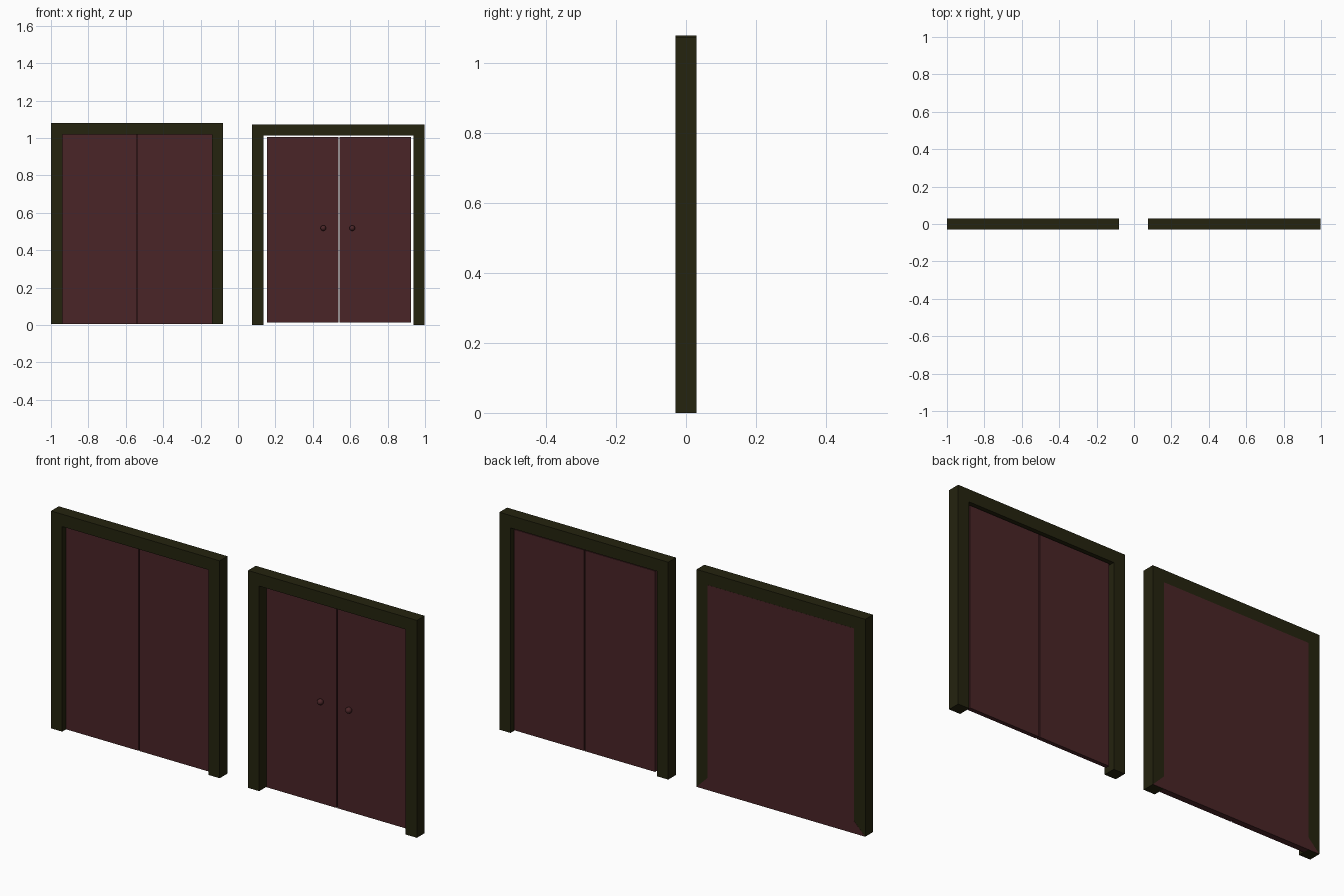
import bpy
import bmesh

cube = bpy.data.objects.get("Cube")
if cube:
    bpy.data.objects.remove(cube, do_unlink=True)


def make_material(name, rgb):
    mat = bpy.data.materials.new(name)
    mat.use_nodes = True
    color = (*rgb, 1.0)
    mat.diffuse_color = color
    mat.node_tree.nodes["Principled BSDF"].inputs["Base Color"].default_value = color
    return mat


olive = make_material("dark olive frame", (0.018, 0.017, 0.0045))
maroon = make_material("maroon door", (0.068, 0.018, 0.020))


def prism(name, outline, y0, y1, mat):
    """Extrude an outline in the x-z plane from y0 to y1."""
    bm = bmesh.new()
    face = bm.faces.new([bm.verts.new((x, y0, z)) for x, z in outline])
    result = bmesh.ops.extrude_face_region(bm, geom=[face])
    moved = [v for v in result["geom"] if isinstance(v, bmesh.types.BMVert)]
    bmesh.ops.translate(bm, verts=moved, vec=(0, y1 - y0, 0))
    bmesh.ops.recalc_face_normals(bm, faces=bm.faces)
    mesh = bpy.data.meshes.new(name)
    bm.to_mesh(mesh)
    bm.free()
    mesh.materials.append(mat)
    obj = bpy.data.objects.new(name, mesh)
    bpy.context.collection.objects.link(obj)
    return obj


def panel(name, x0, x1, z0, z1, y0, y1):
    return prism(name, [(x0, z0), (x1, z0), (x1, z1), (x0, z1)], y0, y1, maroon)


def frame(name, x0, x1, z0, z1, width):
    """Three-sided door frame, open at the bottom."""
    a, b, top = x0 + width, x1 - width, z1 - width
    outline = [(x0, z0), (a, z0), (a, top), (b, top),
               (b, z0), (x1, z0), (x1, z1), (x0, z1)]
    return prism(name, outline, -0.03, 0.03, olive)


# Closed doorway: recessed double doors with a solid flush back
base, top, width = 0.006, 1.079, 0.061
left, right, middle = -1.0, -0.079, -0.54
inner_l, inner_r, inner_top = left + width, right - width, top - width
frame("closed_frame", left, right, base, top, width)
panel("closed_door_right", inner_l, middle - 0.003, base, inner_top, 0.0, 0.02)
panel("closed_door_left", middle + 0.003, inner_r, base, inner_top, 0.0, 0.02)
panel("closed_backing", inner_l, inner_r, base, inner_top, 0.015, 0.0295)

# Back facing with mitred lower corners
prism("closed_back_panel",
      [(left, base), (right, base), (inner_r, base + width), (inner_r, inner_top),
       (inner_l, inner_top), (inner_l, base + width)], 0.0295, 0.0305, maroon)

# Doorway with two separate hung doors
frame("hung_frame", 0.076, 0.998, 0.0, 1.073, width)
panel("hung_door_right", 0.155, 0.5375, 0.013, 1.004, 0.0, 0.02)
panel("hung_door_left", 0.5425, 0.925, 0.013, 1.004, 0.0, 0.02)

# Round door knobs
for name, x in (("knob_right", 0.456), ("knob_left", 0.611)):
    bpy.ops.mesh.primitive_uv_sphere_add(segments=16, ring_count=10, radius=0.015,
                                         location=(x, -0.010, 0.518))
    knob = bpy.context.object
    knob.name = name
    knob.data.materials.append(maroon)
    bpy.ops.object.shade_smooth_by_angle()
